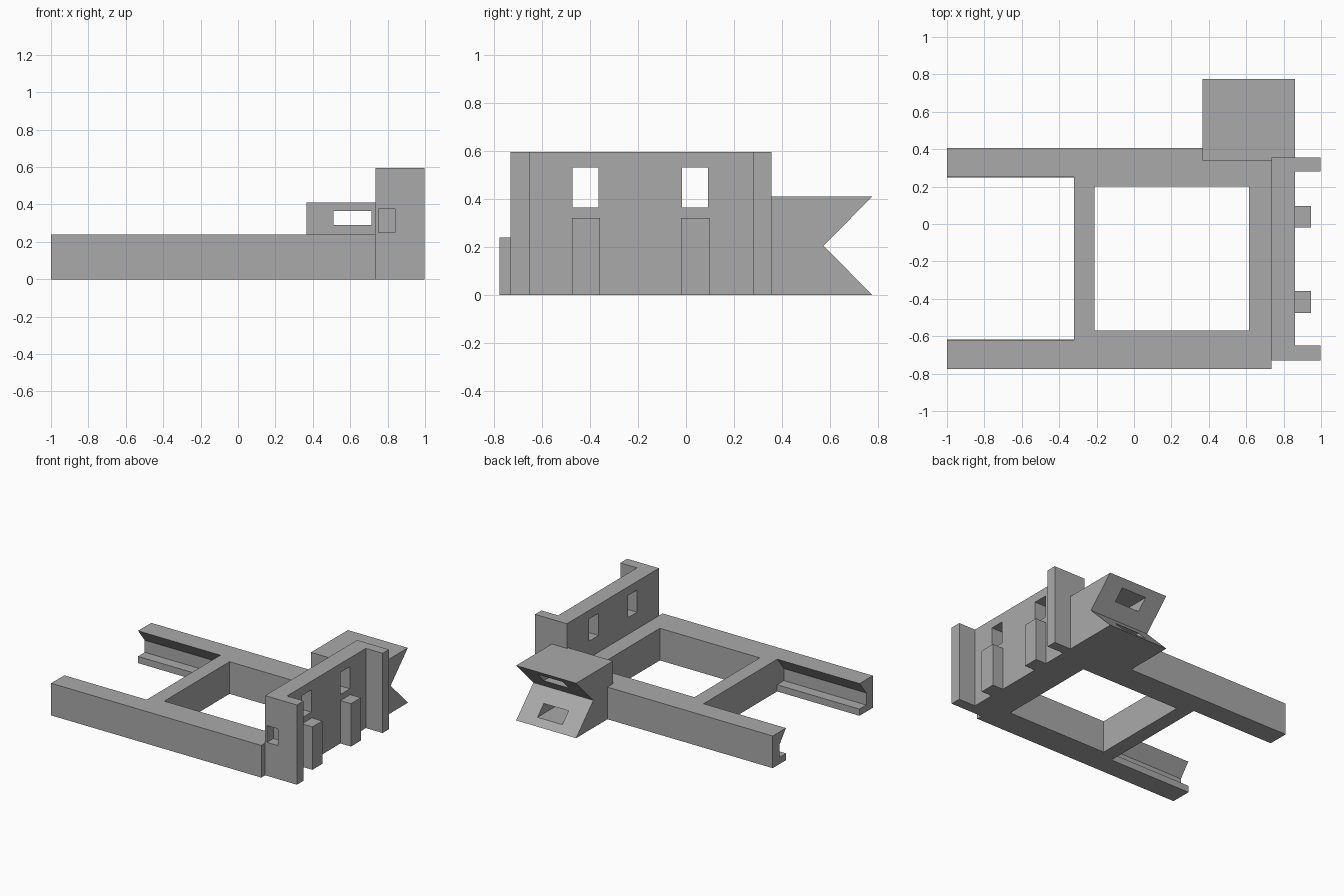
import bpy, bmesh
from mathutils import Vector

cube = bpy.data.objects.get("Cube")
if cube:
    bpy.data.objects.remove(cube, do_unlink=True)

grey = bpy.data.materials.new("plain grey")
grey.use_nodes = True
GREY = (0.4, 0.4, 0.4, 1)
grey.diffuse_color = GREY
grey.node_tree.nodes["Principled BSDF"].inputs["Base Color"].default_value = GREY


def prism(name, profile, x0, x1):
    """Extrude a (y, z) outline along x."""
    bm = bmesh.new()
    face = bm.faces.new([bm.verts.new((x0, y, z)) for y, z in profile])
    out = bmesh.ops.extrude_face_region(bm, geom=[face])
    moved = [v for v in out["geom"] if isinstance(v, bmesh.types.BMVert)]
    bmesh.ops.translate(bm, verts=moved, vec=Vector((x1 - x0, 0, 0)))
    bmesh.ops.recalc_face_normals(bm, faces=bm.faces)
    mesh = bpy.data.meshes.new(name)
    bm.to_mesh(mesh)
    bm.free()
    mesh.materials.append(grey)
    obj = bpy.data.objects.new(name, mesh)
    bpy.context.scene.collection.objects.link(obj)
    return obj


def box(name, x, y, z):
    return prism(name, [(y[0], z[0]), (y[1], z[0]), (y[1], z[1]), (y[0], z[1])], *x)


def cut(obj, x, y, z):
    """Subtract a box from a part and bake the result."""
    tool = box("cutter", x, y, z)
    tool.hide_render = True
    mod = obj.modifiers.new("cut", "BOOLEAN")
    mod.operation, mod.solver, mod.object = "DIFFERENCE", "EXACT", tool
    bpy.context.view_layer.update()
    graph = bpy.context.evaluated_depsgraph_get()
    mesh = bpy.data.meshes.new_from_object(obj.evaluated_get(graph))
    obj.modifiers.clear()
    obj.data = mesh
    bpy.data.objects.remove(tool, do_unlink=True)


BASE = 0.24
WALL_TOP = 0.595

# Base frame around the square opening
frame = box("base_frame", (-0.32, 0.735), (-0.775, 0.405), (0, BASE))
cut(frame, (-0.21, 0.615), (-0.57, 0.2), (-0.1, 0.4))

# Two arms with a groove along the inner side
for name, outer, sign in (("front_arm", -0.775, 1), ("back_arm", 0.405, -1)):
    section = [(0, 0), (0.157, 0), (0.157, 0.05), (0.077, 0.05),
               (0.077, 0.14), (0.155, BASE), (0, BASE)]
    prism(name, [(outer + sign * d, z) for d, z in section], -1, -0.32)

# Upright wall with two windows and a side pocket
wall = box("end_wall", (0.735, 0.86), (-0.73, 0.355), (0, WALL_TOP))
for y in ((-0.472, -0.363), (-0.017, 0.092)):
    cut(wall, (0.6, 1), y, (0.365, 0.53))
cut(wall, (0.75, 0.84), (-0.8, -0.655), (0.25, 0.375))

# Flanges and short posts on the outside of the wall
for name, y in (("front_flange", (-0.73, -0.65)), ("back_flange", (0.28, 0.355))):
    box(name, (0.86, 0.998), y, (0, WALL_TOP))
for name, y in (("front_post", (-0.475, -0.357)), ("back_post", (-0.02, 0.097))):
    box(name, (0.86, 0.947), y, (0, 0.32))

# Notched block at the back, with a slot through each slanted face
block = prism("notched_block", [(0.34, 0), (0.775, 0), (0.572, 0.205),
                                (0.775, 0.41), (0.34, 0.41)], 0.365, 0.86)
cut(block, (0.51, 0.715), (0.2, 0.9), (0.29, 0.365))
cut(block, (0.51, 0.715), (0.405, 0.9), (0.045, 0.12))
